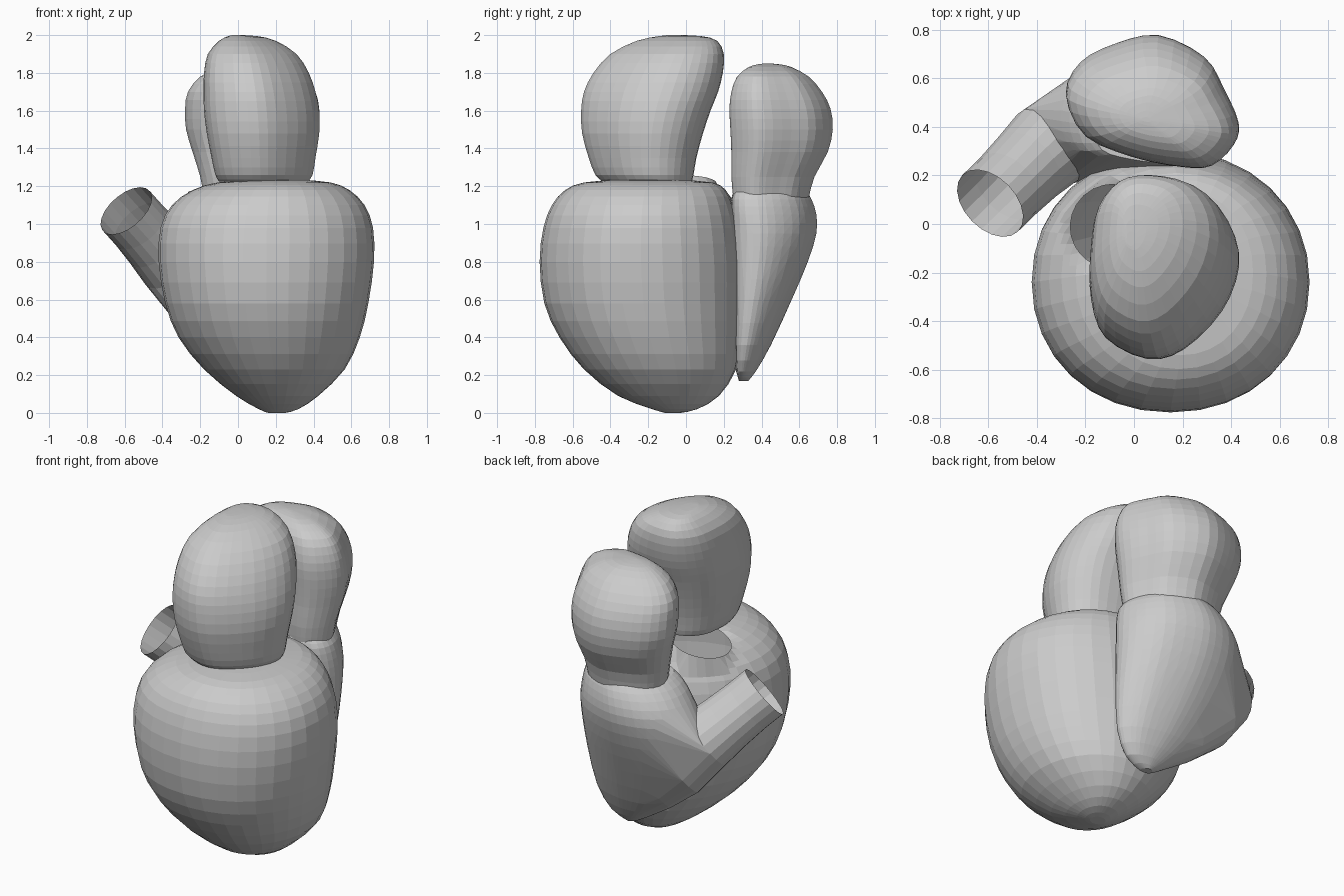
import bpy, bmesh, math
from mathutils import Vector

if "Cube" in bpy.data.objects:
    bpy.data.objects.remove(bpy.data.objects["Cube"])

SEG = 32


def catmull(a, b, c, d, t):
    return [0.5 * (2 * q + (r - p) * t + (2 * p - 5 * q + 4 * r - s) * t * t
                   + (3 * q - p - 3 * r + s) * t ** 3) for p, q, r, s in zip(a, b, c, d)]


def circle(n=SEG, power=1.0):
    """Unit circle; power below 1 makes it slightly squarer."""
    pts = [(math.cos(2 * math.pi * i / n), math.sin(2 * math.pi * i / n)) for i in range(n)]
    return [[math.copysign(abs(c) ** power, c) for c in p] for p in pts]


def rounded_plan(points, per=3):
    """Smooth closed outline, normalised to the -1..1 box."""
    n = len(points)
    out = [catmull(points[i - 1], points[i], points[(i + 1) % n], points[(i + 2) % n], k / per)
           for i in range(n) for k in range(per)]
    lo = [min(p[a] for p in out) for a in (0, 1)]
    hi = [max(p[a] for p in out) for a in (0, 1)]
    return [[2 * (p[a] - lo[a]) / (hi[a] - lo[a]) - 1 for a in (0, 1)] for p in out]


def chamber_loops(rings, plan, sub=2):
    """Stack of outlines; each ring is (z, x min, x max, y min, y max)."""
    r = [rings[0]] + rings + [rings[-1]]
    rows = [catmull(*r[i:i + 4], k / sub) for i in range(len(rings) - 1) for k in range(sub)]
    rows.append(rings[-1])
    return [[((x0 + x1) / 2 + (x1 - x0) / 2 * u, (y0 + y1) / 2 + (y1 - y0) / 2 * v, z)
             for u, v in plan] for z, x0, x1, y0, y1 in rows]


def finish(name, bm):
    mesh = bpy.data.meshes.new(name)
    bm.to_mesh(mesh)
    bm.free()
    bpy.context.collection.objects.link(bpy.data.objects.new(name, mesh))


def skin(loops, cap=True):
    bm = bmesh.new()
    rows = [[bm.verts.new(p) for p in loop] for loop in loops]
    n = len(rows[0])
    for a, b in zip(rows, rows[1:]):
        for i in range(n):
            j = (i + 1) % n
            bm.faces.new((a[i], a[j], b[j], b[i]))
    if cap:
        bm.faces.new(rows[0][::-1])
        bm.faces.new(rows[-1])
    return bm


# Main ventricle
bm = skin(chamber_loops([
    (0.00, .16, .25, -.11, -.03), (0.02, .11, .32, -.18, .06),
    (0.09, -.01, .425, -.36, .175), (0.23, -.18, .565, -.54, .265),
    (0.40, -.315, .645, -.67, .29), (0.58, -.385, .69, -.75, .30),
    (0.80, -.42, .72, -.775, .30), (0.98, -.41, .715, -.755, .28),
    (1.10, -.35, .67, -.71, .25), (1.18, -.24, .59, -.64, .21),
    (1.22, -.11, .49, -.54, .14), (1.235, .05, .33, -.36, -.04)], circle(SEG, .95)))

# Outlet opening in the top of the main ventricle
hole = Vector((-.09, -.01))
top = [f for f in bm.faces if f.calc_center_median().z > 1.0]
bmesh.ops.subdivide_edges(bm, edges=list({e for f in top if len(f.verts) == 4 for e in f.edges
                          if (f.calc_center_median().xy - hole).length < .25}),
                          cuts=1, use_grid_fill=True)
bmesh.ops.delete(bm, geom=[f for f in bm.faces if len(f.verts) < 20 and f.calc_center_median().z > 1.0
                 and (f.calc_center_median().xy - hole).length < .175], context='FACES')
for v in {v for e in bm.edges if e.is_boundary for v in e.verts}:
    d = (v.co.xy - hole).normalized() * .172
    v.co = (hole.x + d.x, hole.y + d.y, 1.215 + .25 * d.x)
finish("main_ventricle", bm)

# Front atrium above the main ventricle
front_plan = rounded_plan([(.43, -.12), (.395, .05), (.285, .16), (.1, .2), (-.05, .17), (-.15, .05),
                           (-.18, -.12), (-.178, -.3), (-.12, -.46), (.05, -.555), (.2, -.51), (.36, -.33)])
finish("front_atrium", skin(chamber_loops([
    (1.225, -.10, .37, -.44, .03), (1.26, -.12, .395, -.48, .04),
    (1.35, -.14, .41, -.515, .055), (1.48, -.165, .43, -.55, .09),
    (1.60, -.18, .43, -.555, .13), (1.70, -.182, .41, -.54, .17),
    (1.80, -.18, .375, -.49, .195), (1.90, -.16, .31, -.40, .20),
    (1.97, -.10, .20, -.26, .165), (1.995, -.05, .10, -.14, .08),
    (2.00, -.03, .01, -.09, -.03)], front_plan)))

# Rear atrium above the side ventricle
rear_plan = rounded_plan([(.43, .42), (.37, .56), (.29, .69), (.1, .78), (-.08, .745), (-.22, .67),
                          (-.28, .54), (-.2, .37), (0, .28), (.2, .24), (.32, .245), (.41, .33)])
finish("rear_atrium", skin(chamber_loops([
    (1.14, -.18, .36, .25, .65), (1.25, -.20, .38, .24, .68),
    (1.38, -.24, .41, .24, .75), (1.50, -.275, .43, .235, .777),
    (1.61, -.28, .43, .23, .765), (1.70, -.265, .41, .24, .72),
    (1.78, -.20, .36, .27, .65), (1.83, -.10, .25, .33, .56),
    (1.845, -.03, .15, .38, .50), (1.85, .03, .07, .42, .44)], rear_plan)))

# Outflow tube, open at the mouth
axis = Vector((-.55, -.53, .64)).normalized()
side_u = axis.orthogonal().normalized()
side_w = axis.cross(side_u)


def tube_ring(centre, r, n=20):
    return [Vector(centre) + r * (a * side_u + b * side_w) for a, b in circle(n)]


root = tube_ring((-.35, .32, .80), .185)
finish("outflow_tube", skin([root, tube_ring((-.44, .235, .90), .17), tube_ring((-.52, .155, .99), .163),
                             tube_ring((-.592, .085, 1.07), .163)], cap=False))

# Side ventricle wrapped round the back, hulled together with the tube root
side_plan = rounded_plan([(.48, .32), (.45, .45), (.33, .59), (.15, .67), (0, .69), (-.18, .65),
                          (-.32, .54), (-.36, .4), (-.3, .27), (-.1, .22), (.15, .2), (.4, .22)])
loops = chamber_loops([
    (0.17, .13, .20, .28, .33), (0.22, .04, .30, .27, .37),
    (0.36, -.13, .375, .26, .45), (0.60, -.28, .405, .26, .56),
    (0.80, -.34, .41, .26, .645), (0.95, -.34, .41, .25, .69),
    (1.05, -.30, .40, .24, .69), (1.13, -.23, .38, .24, .665),
    (1.17, -.17, .35, .25, .64)], side_plan)
bm = bmesh.new()
for p in sum(loops, []) + root + tube_ring((-.19, .36, .61), .19) + tube_ring((-.03, .345, .43), .145):
    bm.verts.new(p)
bmesh.ops.convex_hull(bm, input=bm.verts[:])
bmesh.ops.delete(bm, geom=[v for v in bm.verts if not v.link_faces], context='VERTS')
on_root = {v for v in bm.verts if any((v.co - p).length < 1e-5 for p in root)}
bmesh.ops.delete(bm, geom=[f for f in bm.faces if all(v in on_root for v in f.verts)], context='FACES')
finish("side_ventricle", bm)
